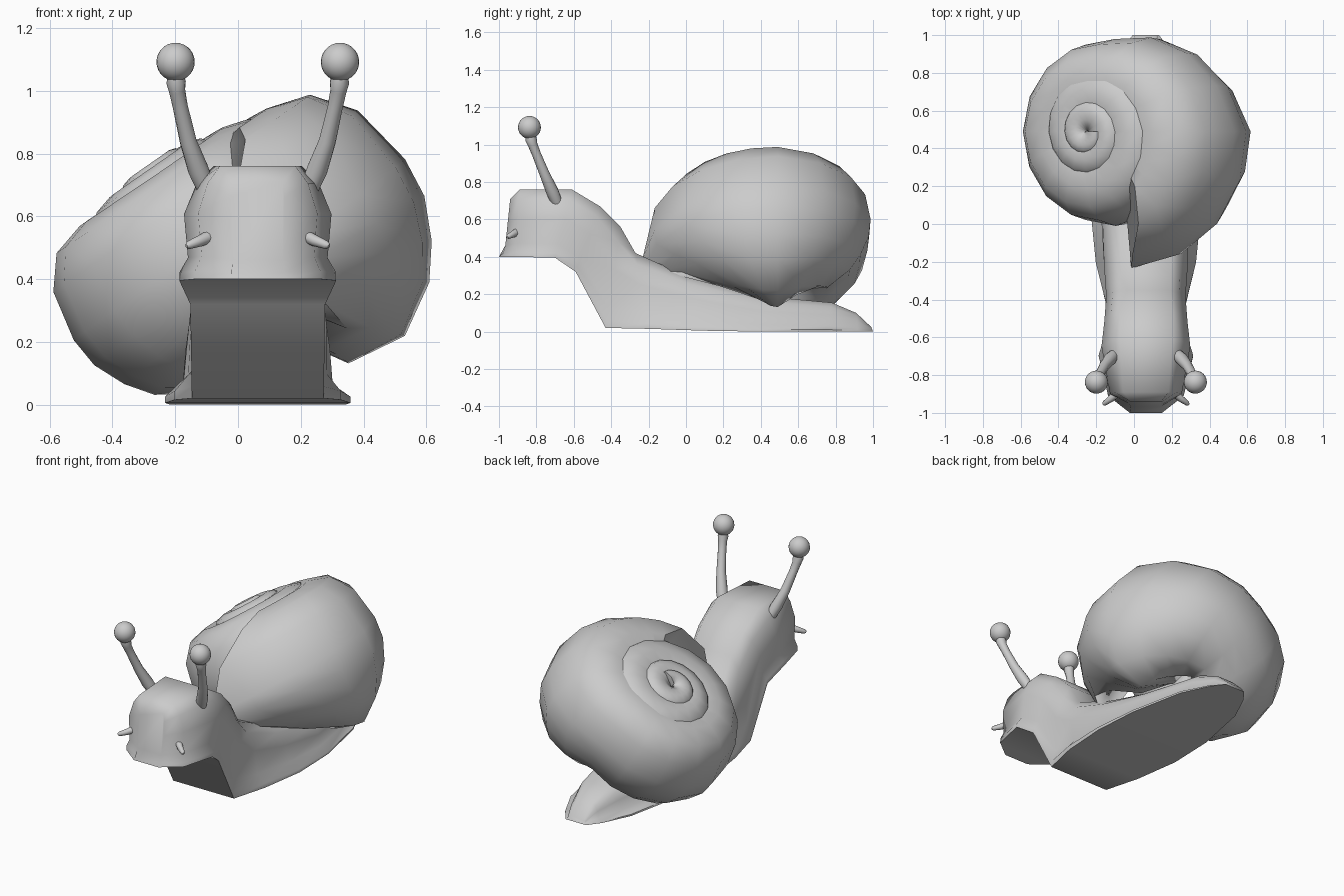
import bpy, bmesh
from math import pi, sin, cos, exp, radians
from mathutils import Vector

if "Cube" in bpy.data.objects:
    bpy.data.objects.remove(bpy.data.objects["Cube"])

CX = 0.063  # centre line of the body


def loft(name, rings, angle):
    """Skin a list of closed rings, cap both ends, shade smooth."""
    bm = bmesh.new()
    vs = [[bm.verts.new(p) for p in r] for r in rings]
    n = len(vs[0])
    for a, b in zip(vs, vs[1:]):
        for i in range(n):
            j = (i + 1) % n
            bm.faces.new((a[i], a[j], b[j], b[i]))
    bm.faces.new(vs[0])
    bm.faces.new(vs[-1])
    bmesh.ops.recalc_face_normals(bm, faces=bm.faces)
    me = bpy.data.meshes.new(name)
    bm.to_mesh(me)
    bm.free()
    ob = bpy.data.objects.new(name, me)
    bpy.context.collection.objects.link(ob)
    smooth(ob, angle)
    return ob


def smooth(ob, angle):
    bpy.ops.object.select_all(action='DESELECT')
    ob.select_set(True)
    bpy.context.view_layer.objects.active = ob
    bpy.ops.object.shade_smooth_by_angle(angle=radians(angle))


def tube(name, pts, sides=12):
    """Round tapered tube through (position, radius) pairs."""
    ps = [Vector(p) for p, r in pts]
    rings = []
    for k, (p, r) in enumerate(pts):
        d = ps[min(k + 1, len(ps) - 1)] - ps[max(k - 1, 0)]
        q = d.to_track_quat('Z', 'Y')
        rings.append([ps[k] + q @ Vector((r * cos(2 * pi * i / sides), r * sin(2 * pi * i / sides), 0))
                      for i in range(sides)])
    return loft(name, rings, 50)


# body: top y, top z, bottom y, bottom z, half widths at top, middle, bottom
SECTIONS = [
    (-0.94, 0.71, -1.00, 0.40, 0.08, 0.09, 0.085),
    (-0.89, 0.76, -0.91, 0.40, 0.12, 0.19, 0.20),
    (-0.61, 0.76, -0.70, 0.395, 0.14, 0.235, 0.25),
    (-0.46, 0.67, -0.59, 0.32, 0.14, 0.22, 0.215),
    (-0.35, 0.56, -0.43, 0.02, 0.13, 0.21, 0.21),
    (-0.27, 0.42, -0.20, 0.015, 0.13, 0.22, 0.265),
    (0.00, 0.30, 0.10, 0.005, 0.14, 0.23, 0.295),
    (0.40, 0.19, 0.40, 0.0, 0.13, 0.22, 0.28),
    (0.78, 0.155, 0.75, 0.0, 0.08, 0.14, 0.21),
    (0.91, 0.10, 0.92, 0.0, 0.05, 0.09, 0.13),
    (0.99, 0.025, 1.00, 0.0, 0.05, 0.06, 0.07),
]
rings = []
for k, (yt, zt, yb, zb, wt, wm, wb) in enumerate(SECTIONS):
    half = [(wb, 0), (wb, 0.07), (0.5 * wm + 0.42 * wb, 0.2), (wm, 0.58),
            (0.35 * wt + 0.62 * wm, 0.85), (wt, 1)]
    bow = 0.35 if k == 0 else 1  # upright face above the jutting lower lip
    right = [(CX + w, yb + (yt - yb) * f ** bow, zb + (zt - zb) * f) for w, f in half]
    left = [(2 * CX - x, y, z) for x, y, z in reversed(right)]
    rings.append(right + left)
loft("body", rings, 62)

# shell: cross-section (radius, height along axis) swept around a tilted axis
WHORL = [(0.03, -0.3), (0.35, -0.13), (0.6, -0.11), (0.81, -0.17), (0.96, -0.36), (1.02, -0.68),
         (1.0, -0.88), (0.91, -1.08), (0.79, -1.24), (0.55, -1.39), (0.25, -1.35), (0.03, -1.0)]
# how far back the mouth rim lies at each cross-section point, in quarter turns
RIM = [0.7, 0.62, 0.5, 0.34, 0.15, 0, 0, 0.1, 0.25, 0.4, 0.4, 0.5]
RADII = [0.71, 0.69, 0.665, 0.575, 0.48, 0.495, 0.515, 0.505, 0.49]  # every 45 deg from the mouth
APEX = Vector((-0.28, 0.49, 0.785))
E1, E2, AXIS = Vector((0.83, 0, 0.55)), Vector((0, 1, 0)), Vector((-0.55, 0, 0.83))


def radius(s):
    if s >= 4:
        return 0.49 * exp(-0.17 * (s - 4))
    k = int(s * 2)
    f = s * 2 - k
    return RADII[k] * (1 - f) + RADII[k + 1] * f


rings = []
for k in range(0, 53):
    ring = []
    for (r, w), rim in zip(WHORL, RIM):
        s = k / 4  # quarter turns back from the mouth
        s += rim * max(0, 1 - s)
        R, phi = radius(s), -pi / 2 + s * pi / 2
        if w < -0.7:
            w = -0.7 + (w + 0.7) * min(1.0, 0.4 + 0.65 * s)
        ring.append(APEX + E1 * (R * r * cos(phi)) + E2 * (R * r * sin(phi)) + AXIS * (R * w))
    rings.append(ring)
loft("shell", rings, 70)

# eye stalks, eyes and feelers on both sides
for side, m in (("left", -1), ("right", 1)):
    def at(x, y, z):
        return (CX + m * x, y, z)
    tube(side + "_eye_stalk", [
        (at(0.165, -0.69, 0.69), 0.03), (at(0.19, -0.715, 0.75), 0.034), (at(0.222, -0.755, 0.84), 0.027),
        (at(0.247, -0.80, 0.95), 0.024), (at(0.257, -0.82, 1.0), 0.026),
        (at(0.26, -0.828, 1.025), 0.031), (at(0.262, -0.832, 1.05), 0.027)])
    bpy.ops.mesh.primitive_uv_sphere_add(segments=24, ring_count=14, radius=0.061,
                                         location=at(0.262, -0.837, 1.092))
    eye = bpy.context.object
    eye.name = side + "_eye"
    smooth(eye, 60)
    tube(side + "_feeler", [
        (at(0.12, -0.87, 0.55), 0.018), (at(0.15, -0.895, 0.537), 0.021), (at(0.185, -0.925, 0.521), 0.018),
        (at(0.22, -0.95, 0.508), 0.013), (at(0.227, -0.955, 0.505), 0.006)], 10)
